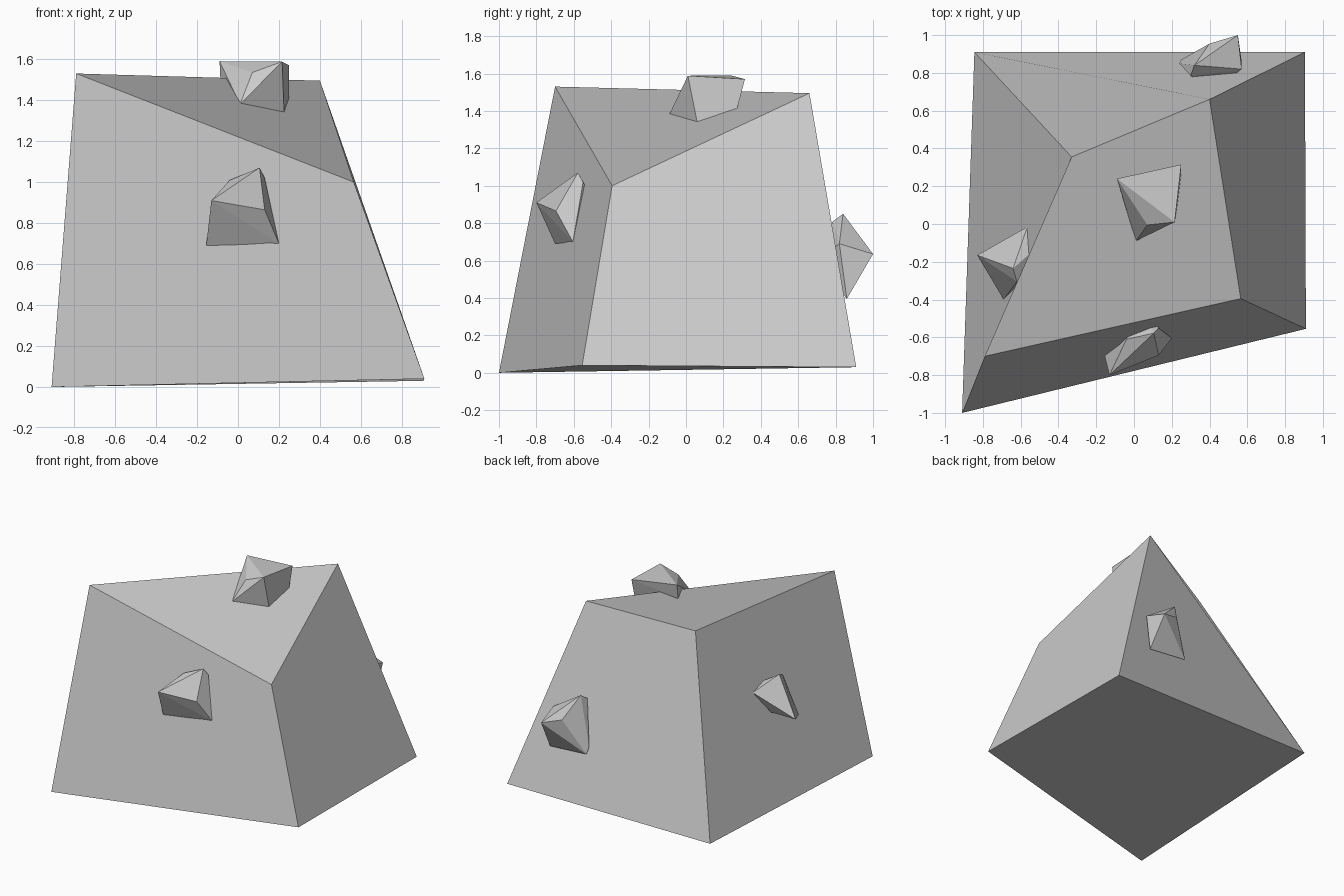
import bpy, bmesh, math

if "Cube" in bpy.data.objects:
    bpy.data.objects.remove(bpy.data.objects["Cube"])


def add_object(name, bm):
    bmesh.ops.recalc_face_normals(bm, faces=bm.faces[:])
    mesh = bpy.data.meshes.new(name)
    bm.to_mesh(mesh)
    bm.free()
    ob = bpy.data.objects.new(name, mesh)
    bpy.context.collection.objects.link(ob)
    return ob


def hull(name, points):
    """Faceted chip of stone wrapped around a few corner points."""
    bm = bmesh.new()
    for p in points:
        bm.verts.new(p)
    res = bmesh.ops.convex_hull(bm, input=bm.verts[:])
    loose = [v for v in bm.verts if not v.link_faces]
    bmesh.ops.delete(bm, geom=loose, context='VERTS')
    bmesh.ops.dissolve_limit(bm, angle_limit=math.radians(4),
                             verts=bm.verts[:], edges=bm.edges[:])
    return add_object(name, bm)


# Main boulder: an eight-cornered skewed block
corners = [(-.91, -1.0, 0), (.91, -.555, .04), (.905, .91, .03), (-.845, .91, .03),
           (-.79, -.70, 1.53), (.565, -.395, 1.0), (.40, .66, 1.495), (-.33, .355, 1.34)]
# each quad starts on the corner where its fold begins
quads = [(0, 3, 2, 1), (4, 5, 6, 7), (1, 5, 4, 0),
         (1, 2, 6, 5), (3, 7, 6, 2), (0, 4, 7, 3)]
bm = bmesh.new()
vs = [bm.verts.new(c) for c in corners]
for q in quads:
    bm.faces.new([vs[i] for i in q])
add_object("boulder", bm)

# Chip on the front face (last point is buried in the boulder)
hull("front_chip", [(-.13, -.80, .91), (.13, -.695, .865), (.20, -.605, .70),
                    (-.155, -.70, .69), (.105, -.578, 1.07), (-.04, -.61, 1.01),
                    (.13, -.55, 1.02), (.03, -.45, .85)])

# Chip on the top
hull("top_chip", [(-.09, .24, 1.59), (.25, .315, 1.57), (.215, .01, 1.588),
                  (.07, -.005, 1.535), (.01, -.09, 1.38), (.225, .06, 1.34),
                  (.25, .27, 1.40), (-.085, .22, 1.48), (.1, .12, 1.25)])

# Chip on the left face
hull("left_chip", [(-.565, -.015, .78), (-.555, -.16, .815), (-.64, -.235, .86),
                   (-.62, -.305, .825), (-.83, -.165, .585), (-.69, -.40, .495),
                   (-.65, -.12, .61), (-.45, -.2, .65)])

# Chip on the back face
hull("back_chip", [(.55, 1.0, .635), (.40, .955, .68), (.32, .84, .85),
                   (.30, .785, .81), (.57, .82, .69), (.57, .86, .395),
                   (.25, .87, .42), (.24, .85, .47), (.42, .7, .6)])
